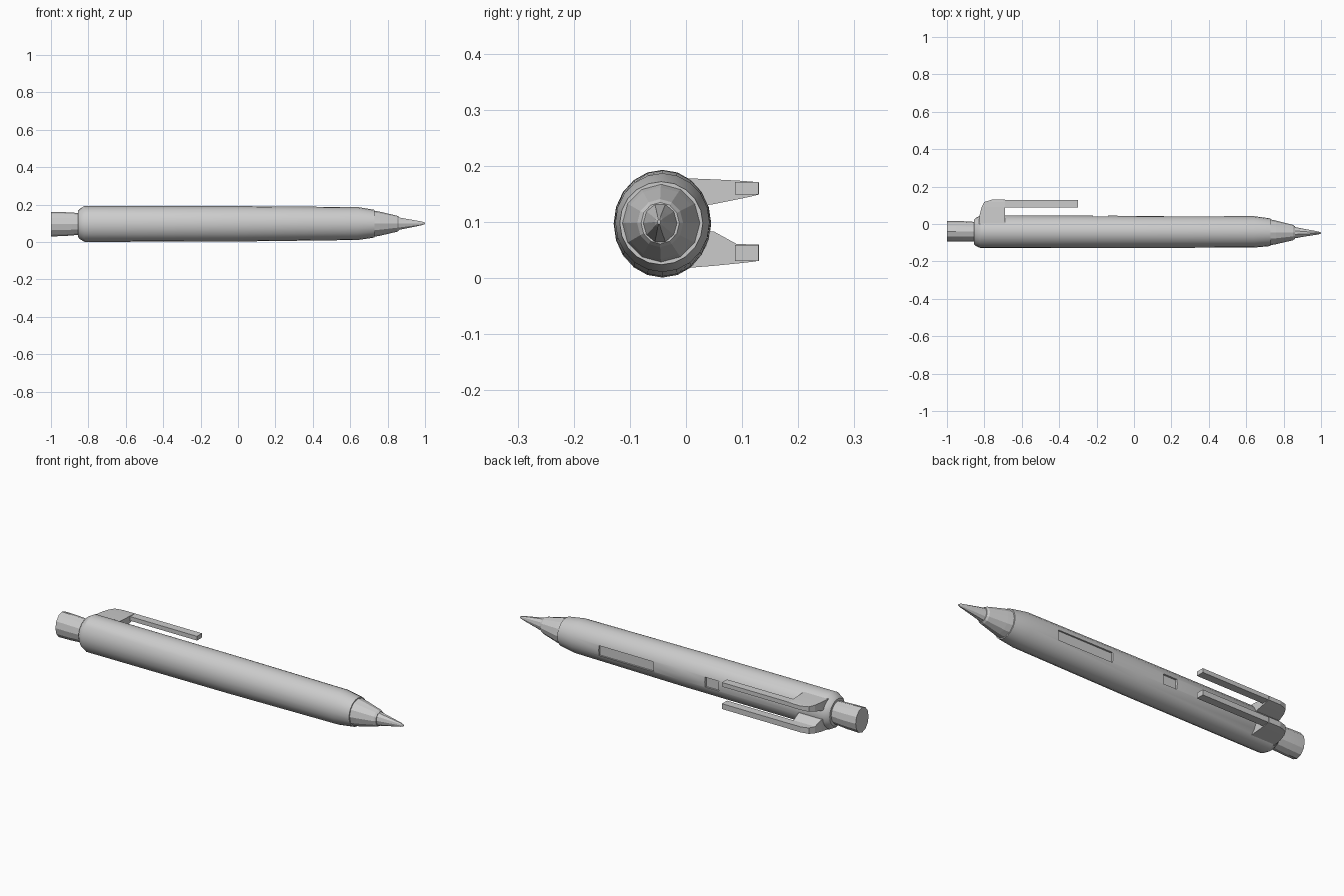
import bpy, bmesh, math

if "Cube" in bpy.data.objects:
    bpy.data.objects.remove(bpy.data.objects["Cube"])

CY, CZ = -0.042, 0.097


def finish(name, bm, angle=None):
    bmesh.ops.recalc_face_normals(bm, faces=bm.faces)
    me = bpy.data.meshes.new(name)
    bm.to_mesh(me)
    bm.free()
    ob = bpy.data.objects.new(name, me)
    bpy.context.collection.objects.link(ob)
    if angle:
        bpy.ops.object.select_all(action='DESELECT')
        ob.select_set(True)
        bpy.context.view_layer.objects.active = ob
        bpy.ops.object.shade_smooth_by_angle(angle=math.radians(angle))
    return ob


def skin(bm, rings):
    """Bridge consecutive vertex rings and cap both ends."""
    n = len(rings[0])
    for a, b in zip(rings, rings[1:]):
        for i in range(n):
            j = (i + 1) % n
            bm.faces.new((a[i], a[j], b[j], b[i]))
    bm.faces.new(rings[0])
    bm.faces.new(rings[-1])


def barrel(name, stations, sides, angle=None):
    """Loft ellipses (x, y centre, z centre, y radius, z radius) along x."""
    bm = bmesh.new()
    rings = []
    for x, yc, zc, ry, rz in stations:
        rings.append([bm.verts.new((x, yc + ry * math.cos(2 * math.pi * i / sides),
                                    zc + rz * math.sin(2 * math.pi * i / sides)))
                      for i in range(sides)])
    skin(bm, rings)
    return finish(name, bm, angle)


def box(name, x0, x1, y0, y1, z0, z1):
    bm = bmesh.new()
    skin(bm, [[bm.verts.new((x, y, z)) for y, z in
               ((y0, z0), (y1, z0), (y1, z1), (y0, z1))] for x in (x0, x1)])
    return finish(name, bm)


# Main barrel with chamfered rear shoulder
body = barrel("barrel", [
    (-0.855, CY, CZ, 0.066, 0.070),
    (-0.845, CY, CZ, 0.076, 0.082),
    (-0.82, CY, CZ, 0.087, 0.096),
    (0.00, CY, 0.0975, 0.086, 0.0945),
    (0.64, CY, 0.099, 0.084, 0.088),
    (0.73, -0.044, 0.098, 0.074, 0.074),
], 20, 25)

# Shallow windows in the back of the barrel
for name, x0, x1, z0, z1 in (("long_window_cutter", 0.16, 0.48, 0.07, 0.122),
                             ("small_window_cutter", -0.22, -0.14, 0.07, 0.122)):
    cutter = box(name, x0, x1, 0.031, 0.08, z0, z1)
    cutter.hide_render = True
    cutter.hide_viewport = True
    cutter.display_type = 'WIRE'
    cut = body.modifiers.new(name, 'BOOLEAN')
    cut.operation = 'DIFFERENCE'
    cut.solver = 'EXACT'
    cut.object = cutter

# Faceted nose cone and writing point
barrel("nose_cone", [
    (0.72, -0.044, 0.098, 0.071, 0.071),
    (0.76, -0.045, 0.098, 0.063, 0.064),
    (0.85, -0.046, 0.098, 0.041, 0.043),
    (0.86, -0.046, 0.098, 0.034, 0.037),
], 12)
barrel("point", [
    (0.855, -0.046, 0.098, 0.031, 0.036),
    (0.92, -0.047, 0.099, 0.019, 0.023),
    (0.985, -0.048, 0.100, 0.008, 0.010),
    (1.00, -0.048, 0.100, 0.003, 0.004),
], 10)

# Push button at the rear
barrel("push_button", [
    (-1.00, -0.039, 0.096, 0.054, 0.066),
    (-0.93, -0.039, 0.096, 0.055, 0.064),
    (-0.845, -0.041, 0.097, 0.052, 0.058),
], 12, 20)

# Forked clip: a tapering root and a straight arm on each side
XS = ((0.0, -0.83, -0.69), (0.05, -0.825, -0.69), (0.09, -0.815, -0.69),
      (0.118, -0.80, -0.69), (0.13, -0.76, -0.69))
FORKS = {
    "upper": (((0.125, 0.178), (0.132, 0.176), (0.140, 0.174),
               (0.146, 0.172), (0.149, 0.170)), (0.149, 0.171)),
    "lower": (((0.018, 0.088), (0.022, 0.083), (0.026, 0.061),
               (0.029, 0.060), (0.031, 0.060)), (0.031, 0.059)),
}
for side, (zs, arm) in FORKS.items():
    bm = bmesh.new()
    skin(bm, [[bm.verts.new(p) for p in ((x0, y, z0), (x1, y, z0), (x1, y, z1), (x0, y, z1))]
              for (y, x0, x1), (z0, z1) in zip(XS, zs)])
    finish(side + "_clip_root", bm)
    box(side + "_clip_arm", -0.70, -0.30, 0.087, 0.129, *arm)
